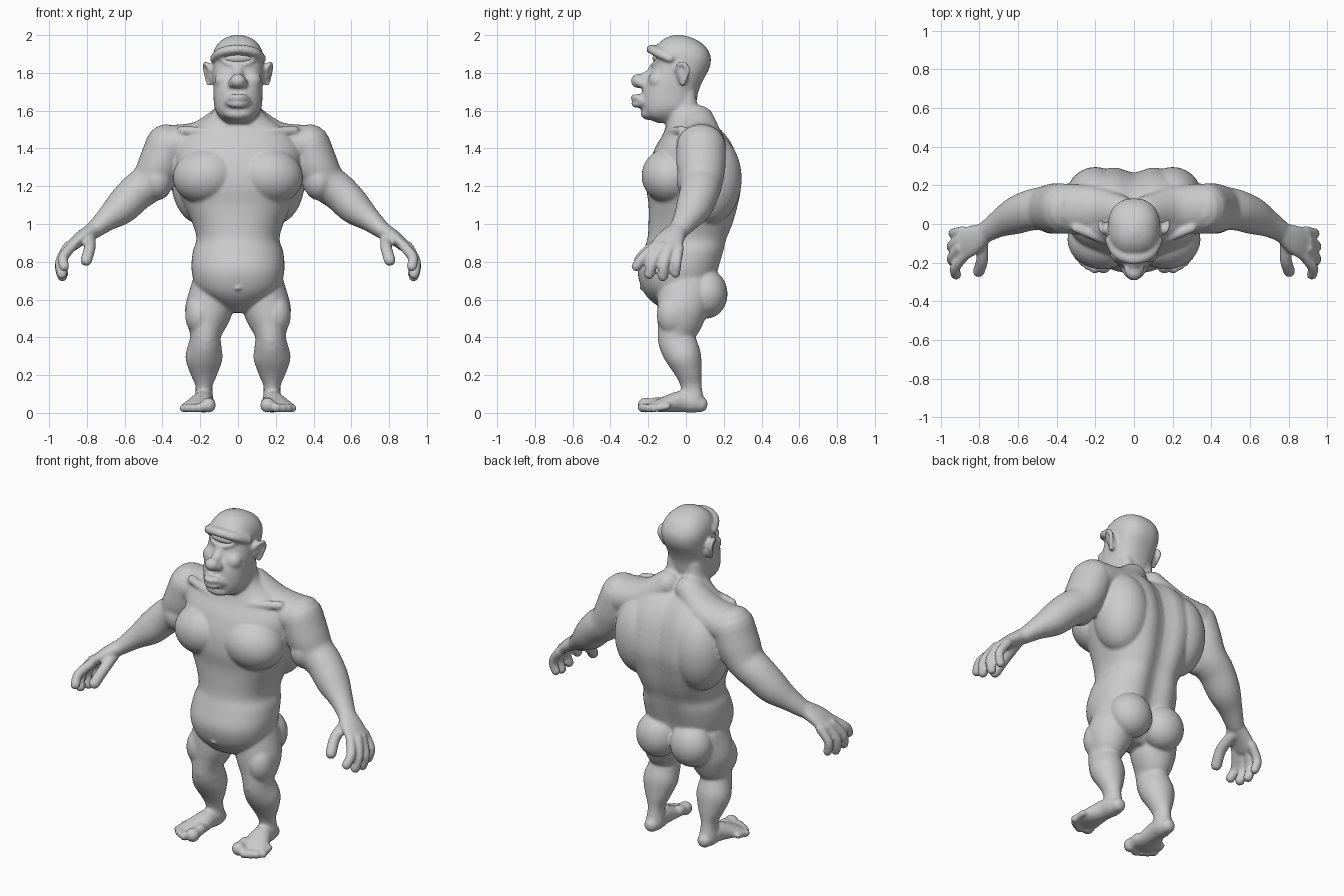
import bpy, bmesh, math
from mathutils import Vector, Matrix

N = 32


def spline(rows, steps=5):
    """Catmull-Rom interpolation of equal-length number rows."""
    out = []
    for i in range(len(rows) - 1):
        p0, p1 = rows[max(i - 1, 0)], rows[i]
        p2, p3 = rows[i + 1], rows[min(i + 2, len(rows) - 1)]
        for k in range(steps):
            t = k / steps
            out.append([b + 0.5 * t * (c - a + t * (2*a - 5*b + 4*c - d + t * (3*(b - c) + d - a)))
                        for a, b, c, d in zip(p0, p1, p2, p3)])
    out.append(list(rows[-1]))
    return out


def skin(bm, rings):
    vs = [[bm.verts.new(p) for p in r] for r in rings]
    for a, b in zip(vs, vs[1:]):
        for i in range(len(a)):
            j = (i + 1) % len(a)
            bm.faces.new((a[i], a[j], b[j], b[i]))
    bm.faces.new(vs[0][::-1])
    bm.faces.new(vs[-1])


def trunk(bm, rows, power, groove=0.0):
    """Stack of horizontal sections: z, half width, front y, back y."""
    rings = []
    for z, w, f, b in spline(rows):
        ring = []
        for i in range(N * 2):
            t = math.pi * i / N
            c, s = math.cos(t), math.sin(t)
            x = w * math.copysign(abs(c) ** (2 / power), c)
            y = (f + b) / 2 + (b - f) / 2 * math.copysign(abs(s) ** (2 / power), s)
            if s > 0:
                y -= groove * math.exp(-(x / 0.07) ** 2)
            ring.append((x, y, z))
        rings.append(ring)
    skin(bm, rings)


def tube(bm, rows):
    """Limb through rows x, y, z, side radius, depth radius, with round ends."""
    pts = spline(rows)
    cs = [Vector(p[:3]) for p in pts]
    run = (cs[-1] - cs[0]).normalized()
    ref = Vector((0, 0, 1)) if abs(run.y) > 0.75 else Vector((0, 1, 0))
    rings = []
    for i, p in enumerate(pts):
        d = (cs[min(i + 1, len(cs) - 1)] - cs[max(i - 1, 0)]).normalized()
        u = ref.cross(d).normalized()
        v = d.cross(u)

        def ring(center, k):
            return [center + k * (u * p[3] * math.cos(2 * math.pi * j / N)
                                  + v * p[4] * math.sin(2 * math.pi * j / N)) for j in range(N)]
        caps = [(0.95, 0.3), (0.75, 0.66), (0.4, 0.92)]
        r = min(p[3], p[4])
        if i == 0:
            rings += [ring(cs[i] - d * r * h, k) for k, h in reversed(caps)]
        rings.append(ring(cs[i], 1))
        if i == len(pts) - 1:
            rings += [ring(cs[i] + d * r * h, k) for k, h in caps]
    skin(bm, rings)


def rope(bm, r, *pts):
    tube(bm, [(*p, r, r) for p in pts])


def blob(bm, center, radii, rot=(0, 0, 0)):
    m = Matrix.Translation(center)
    for ang, ax in zip(rot, 'XYZ'):
        m = m @ Matrix.Rotation(math.radians(ang), 4, ax)
    bmesh.ops.create_uvsphere(bm, u_segments=32, v_segments=20, radius=1,
                              matrix=m @ Matrix.Diagonal((*radii, 1)))


def finish(bm, name):
    bmesh.ops.recalc_face_normals(bm, faces=bm.faces)
    for f in bm.faces:
        f.smooth = True
    me = bpy.data.meshes.new(name)
    bm.to_mesh(me)
    bm.free()
    ob = bpy.data.objects.new(name, me)
    bpy.context.collection.objects.link(ob)
    return ob


body = bmesh.new()

# arm
tube(body, [(.375, .08, 1.415, .115, .13), (.415, .08, 1.31, .115, .13), (.465, .08, 1.225, .105, .115),
            (.54, .07, 1.165, .098, .105), (.62, .04, 1.085, .09, .095), (.70, 0, 1.02, .062, .07),
            (.765, -.04, .965, .045, .055)])
blob(body, (.43, .05, 1.23), (.085, .1, .105))
# palm, fingers and thumb
tube(body, [(.76, -.04, .97, .045, .05), (.83, -.08, .925, .038, .075), (.885, -.105, .88, .03, .085)])
rope(body, .027, (.875, -.16, .885), (.925, -.225, .825), (.92, -.262, .775))
rope(body, .028, (.90, -.125, .88), (.94, -.175, .80), (.932, -.195, .735))
rope(body, .027, (.90, -.085, .875), (.943, -.115, .79), (.93, -.122, .722))
rope(body, .025, (.885, -.035, .875), (.935, -.048, .80), (.922, -.055, .738))
rope(body, .031, (.785, -.08, .925), (.785, -.18, .875), (.803, -.245, .808))

# leg
tube(body, [(.14, 0, .66, .11, .15), (.155, -.02, .55, .125, .135), (.165, -.035, .48, .11, .12),
            (.172, -.05, .41, .082, .10), (.175, -.04, .36, .087, .1), (.18, -.01, .29, .098, .093),
            (.18, .015, .21, .073, .07), (.18, .028, .14, .045, .055), (.18, .035, .07, .05, .06)])
blob(body, (.205, -.07, .52), (.075, .085, .11))
blob(body, (.17, -.105, .39), (.05, .045, .05))
blob(body, (.115, .11, .63), (.125, .11, .13))
# foot and toes
tube(body, [(.18, .075, .045, .042, .042), (.18, .04, .052, .052, .052), (.187, -.03, .06, .055, .056),
            (.205, -.12, .043, .078, .04), (.215, -.165, .035, .083, .028)])
for x, y, r in ((.157, -.215, .04), (.203, -.23, .026), (.235, -.215, .025),
                (.264, -.195, .024), (.287, -.168, .023)):
    rope(body, r * .8, (x - .005, y + .07, r + .012), (x, y, r))
    blob(body, (x, y, r + .001), (r, r, r))

# chest, shoulder and back muscles
blob(body, (.165, -.08, 1.255), (.18, .155, .15), (0, 8, 0))
tube(body, [(.07, .06, 1.55, .08, .09), (.2, .075, 1.455, .09, .12), (.35, .08, 1.415, .11, .13)])
rope(body, .025, (.03, -.1, 1.46), (.16, -.075, 1.485), (.3, -.02, 1.495))
blob(body, (.2, .13, 1.24), (.155, .165, .24))
# ear
blob(body, (.145, -.02, 1.795), (.022, .03, .058), (8, 8, 0))
rope(body, .012, (.145, -.05, 1.815), (.168, -.035, 1.848), (.177, .0, 1.84),
     (.172, .008, 1.80), (.155, -.018, 1.74))
# nostril and cheek
blob(body, (.032, -.232, 1.745), (.022, .028, .024))
blob(body, (.07, -.15, 1.76), (.055, .05, .05))

# mirror every paired part
geo = bmesh.ops.duplicate(body, geom=body.verts[:] + body.edges[:] + body.faces[:])['geom']
bmesh.ops.scale(body, vec=(-1, 1, 1), verts=[g for g in geo if isinstance(g, bmesh.types.BMVert)])

# torso
trunk(body, [(.53, .06, -.08, .08), (.58, .13, -.17, .13), (.65, .215, -.23, .16), (.75, .245, -.255, .185),
             (.85, .24, -.228, .215), (.92, .22, -.205, .235), (1.0, .24, -.198, .265),
             (1.1, .285, -.198, .29), (1.2, .325, -.21, .305), (1.3, .34, -.2, .295), (1.4, .34, -.165, .265),
             (1.48, .29, -.12, .215), (1.55, .18, -.1, .145), (1.61, .125, -.1, .095),
             (1.7, .11, -.08, .08)], 2.25, .04)
# head
trunk(body, [(1.535, .06, -.15, -.02), (1.57, .10, -.22, .02), (1.62, .125, -.235, .05),
             (1.70, .13, -.232, .065), (1.76, .132, -.212, .09), (1.82, .134, -.182, .122),
             (1.87, .135, -.165, .132), (1.91, .13, -.168, .122), (1.95, .11, -.15, .093),
             (1.98, .077, -.115, .045), (1.995, .04, -.08, .0), (2.002, .01, -.05, -.03)], 2.35)
# brow ridge and lower eyelid
tube(body, [(-.125, -.08, 1.88, .022, .03), (-.085, -.15, 1.91, .025, .03), (0, -.178, 1.925, .025, .032),
            (.085, -.15, 1.91, .025, .03), (.125, -.08, 1.88, .022, .03)])
rope(body, .011, (-.09, -.135, 1.87), (-.05, -.168, 1.848), (0, -.178, 1.842),
     (.05, -.168, 1.848), (.09, -.135, 1.87))
# nose
rope(body, .03, (0, -.16, 1.83), (0, -.19, 1.79), (0, -.24, 1.76))
blob(body, (0, -.25, 1.757), (.042, .042, .038))
# lips and chin
for z, w, y in ((1.668, .065, -.268), (1.635, .06, -.264)):
    tube(body, [(-w, -.205, 1.643, .012, .02), (-w / 2, y + .02, z, .018, .025), (0, y, z, .019, .025),
                (w / 2, y + .02, z, .018, .025), (w, -.205, 1.643, .012, .02)])
blob(body, (0, -.195, 1.585), (.075, .045, .035))
# navel
blob(body, (0, -.236, .66), (.014, .012, .012))

body_ob = finish(body, "body")
rm = body_ob.modifiers.new("fuse", 'REMESH')
rm.mode = 'VOXEL'
rm.voxel_size = .009
rm.use_smooth_shade = True
sm = body_ob.modifiers.new("soften", 'SMOOTH')
sm.factor = .5
sm.iterations = 5

# single eye
eye = bmesh.new()
blob(eye, (0, -.135, 1.878), (.085, .042, .034))
finish(eye, "eye")
